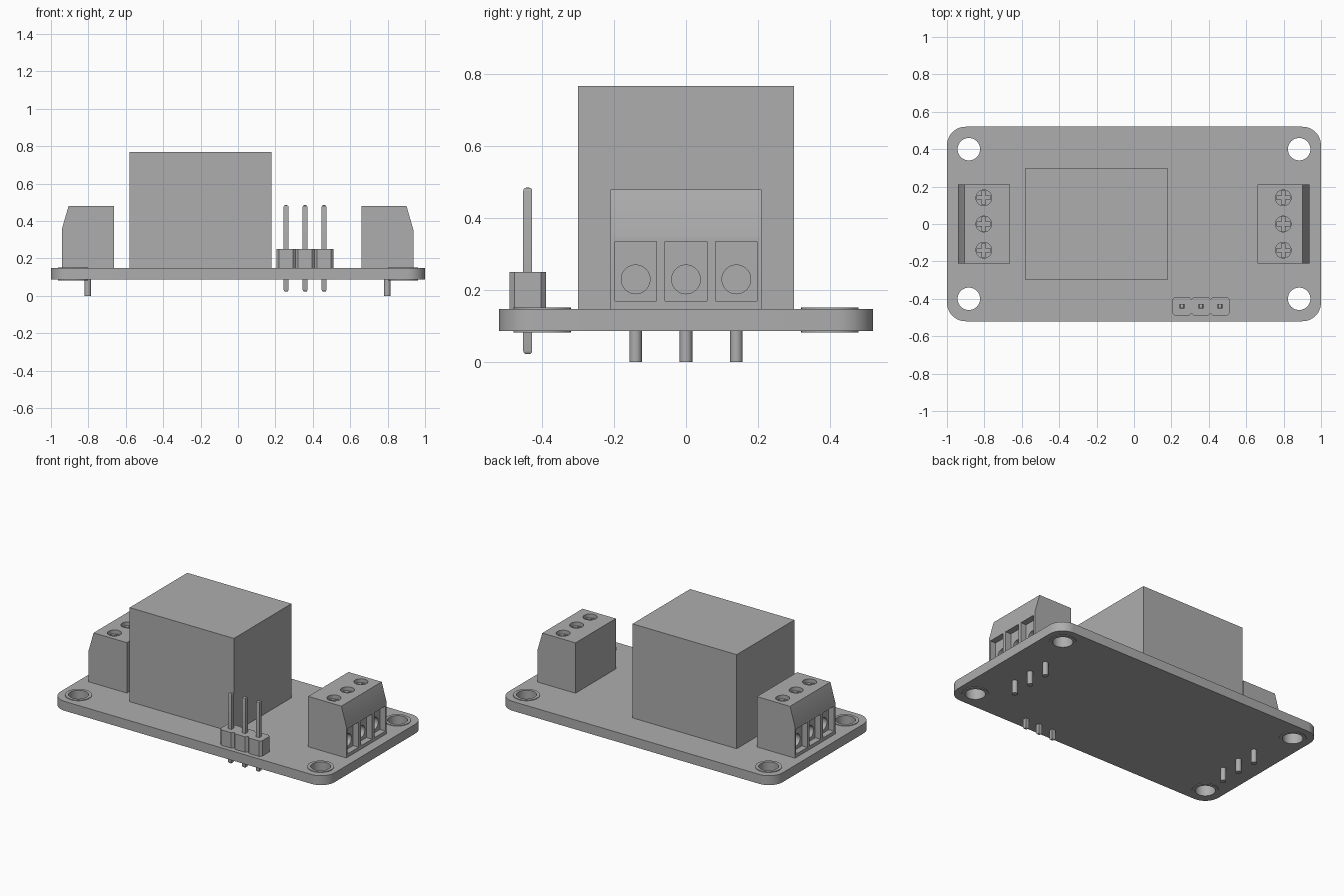
import bpy, bmesh, math
from mathutils import Matrix, Vector

cube = bpy.data.objects.get("Cube")
if cube:
    bpy.data.objects.remove(cube, do_unlink=True)

GREY = (0.42, 0.42, 0.42, 1)
mat = bpy.data.materials.new("plain grey")
mat.use_nodes = True
mat.diffuse_color = GREY
mat.node_tree.nodes["Principled BSDF"].inputs["Base Color"].default_value = GREY


def finish(name, bm):
    bmesh.ops.recalc_face_normals(bm, faces=bm.faces)
    mesh = bpy.data.meshes.new(name)
    bm.to_mesh(mesh)
    bm.free()
    mesh.materials.append(mat)
    obj = bpy.data.objects.new(name, mesh)
    bpy.context.collection.objects.link(obj)
    return obj


def smooth(obj):
    bpy.ops.object.select_all(action="DESELECT")
    obj.select_set(True)
    bpy.context.view_layer.objects.active = obj
    bpy.ops.object.shade_smooth_by_angle(angle=math.radians(30))


def box(name, lo, hi, corner=0, segments=1):
    """Box between two corners, with optional bevelled upright edges."""
    lo, hi = Vector(lo), Vector(hi)
    bm = bmesh.new()
    bmesh.ops.create_cube(bm, size=1)
    bmesh.ops.scale(bm, vec=hi - lo, verts=bm.verts)
    bmesh.ops.translate(bm, vec=(lo + hi) / 2, verts=bm.verts)
    if corner:
        upright = [e for e in bm.edges
                   if abs(e.verts[0].co.z - e.verts[1].co.z) > 1e-4]
        bmesh.ops.bevel(bm, geom=upright, offset=corner, segments=segments,
                        profile=0.5, affect="EDGES")
    return finish(name, bm)


def rod(name, centre, radius, length, axis="Z", sides=32):
    bm = bmesh.new()
    turn = Matrix.Rotation(math.pi / 2, 4, "Y") if axis == "X" else Matrix()
    bmesh.ops.create_cone(bm, cap_ends=True, segments=sides, radius1=radius,
                          radius2=radius, depth=length,
                          matrix=Matrix.Translation(centre) @ turn)
    return finish(name, bm)


def cut(obj, cutters):
    """Subtract the cutters, bake the result and delete them."""
    for c in cutters:
        mod = obj.modifiers.new("cut", "BOOLEAN")
        mod.operation, mod.solver, mod.object = "DIFFERENCE", "EXACT", c
    bpy.context.view_layer.update()
    baked = bpy.data.meshes.new_from_object(
        obj.evaluated_get(bpy.context.evaluated_depsgraph_get()))
    obj.modifiers.clear()
    obj.data = baked
    for c in cutters:
        bpy.data.objects.remove(c, do_unlink=True)


# Circuit board with four mounting holes
BOTTOM, TOP = 0.086, 0.148
board = box("circuit_board", (-1, -0.52, BOTTOM), (1, 0.52, TOP), 0.1, 10)
corners = [(sx * 0.883, sy * 0.4) for sx in (-1, 1) for sy in (-1, 1)]
cut(board, [rod("hole_cutter", (x, y, 0.117), 0.065, 0.2) for x, y in corners])
smooth(board)

# Plated rings lining the mounting holes
for x, y in corners:
    bm = bmesh.new()
    profile = [(0.06, 0.082), (0.08, 0.082), (0.08, 0.152), (0.06, 0.152)]
    loop = [bm.verts.new((r, 0, z)) for r, z in profile]
    edges = [bm.edges.new((loop[i], loop[(i + 1) % 4])) for i in range(4)]
    bmesh.ops.spin(bm, geom=loop + edges, cent=(0, 0, 0), axis=(0, 0, 1),
                   angle=math.tau, steps=40)
    bmesh.ops.remove_doubles(bm, verts=bm.verts, dist=1e-4)
    ring = finish("mounting_ring", bm)
    ring.location = (x, y, 0)
    smooth(ring)

# Relay case
box("relay_case", (-0.58, -0.3, TOP), (0.18, 0.3, 0.768))


# Screw terminal, built about its pin line and facing +x
def terminal(name):
    half, top, face = 0.21, 0.48, 0.139
    side = [(-face, TOP), (face, TOP), (face, 0.355), (0.103, top), (-face, top)]
    bm = bmesh.new()
    base = bm.faces.new([bm.verts.new((x, -half, z)) for x, z in side])
    out = bmesh.ops.extrude_face_region(bm, geom=[base])["geom"]
    bmesh.ops.translate(bm, vec=(0, 2 * half, 0),
                        verts=[v for v in out if isinstance(v, bmesh.types.BMVert)])
    body = finish(name, bm)
    cutters = []
    for y in (-0.14, 0, 0.14):
        # wire pocket and wire hole
        cutters.append(box("pocket", (face - 0.04, y - 0.058, 0.17),
                           (0.3, y + 0.058, 0.335)))
        cutters.append(rod("wire_hole", (0.1, y, 0.23), 0.04, 0.2, "X"))
        # screw well and cross slot
        cutters.append(rod("screw_well", (0, y, top), 0.042, 0.05))
        cutters.append(box("slot", (-0.037, y - 0.01, top - 0.045),
                           (0.037, y + 0.01, top)))
        cutters.append(box("slot", (-0.01, y - 0.037, top - 0.045),
                           (0.01, y + 0.037, top)))
    cut(body, cutters)
    smooth(body)
    parts = [body]
    for y in (-0.14, 0, 0.14):
        pin = rod(name + "_pin", (0, y, 0.045), 0.0175, 0.09, sides=24)
        smooth(pin)
        parts.append(pin)
    return parts


for part in terminal("left_terminal"):
    part.location.x = 0.798
for part in terminal("right_terminal"):
    part.rotation_euler.z = math.pi
    part.location.x = -0.803

# Three-pin header: chamfered housings with square tapered pins
for i in range(3):
    x, y, h = 0.257 + 0.1015 * i, -0.44, 0.0508
    box("header_housing", (x - h, y - h, TOP), (x + h, y + h, 0.25), 0.014)
    bm = bmesh.new()
    bmesh.ops.create_cube(bm, size=1)
    bmesh.ops.scale(bm, vec=(0.025, 0.025, 0.463), verts=bm.verts)
    bmesh.ops.translate(bm, vec=(x, y, 0.2535), verts=bm.verts)
    ends = [e for e in bm.edges
            if abs(e.verts[0].co.z - e.verts[1].co.z) < 1e-4]
    bmesh.ops.bevel(bm, geom=ends, offset=0.009, segments=3, profile=0.5,
                    affect="EDGES")
    smooth(finish("header_pin", bm))
